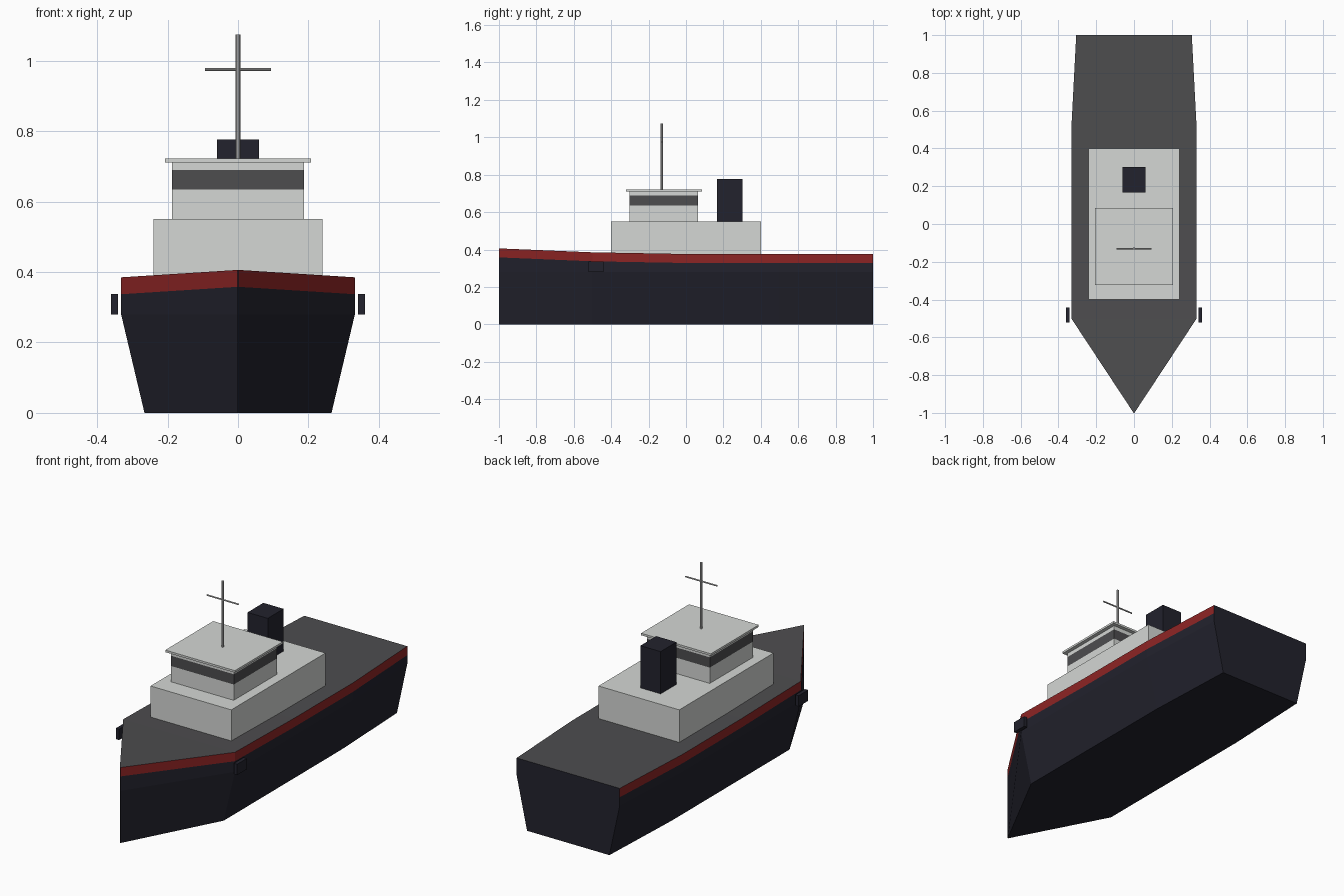
import bpy, bmesh
from mathutils import Matrix, Vector

cube = bpy.data.objects.get("Cube")
if cube:
    bpy.data.objects.remove(cube, do_unlink=True)


def material(name, r, g, b):
    m = bpy.data.materials.new(name)
    m.use_nodes = True
    m.diffuse_color = (r, g, b, 1)
    m.node_tree.nodes["Principled BSDF"].inputs["Base Color"].default_value = (r, g, b, 1)
    return m


navy = material("navy", 0.016, 0.016, 0.026)
red = material("red", 0.27, 0.018, 0.018)
grey = material("dark grey", 0.075, 0.074, 0.078)
white = material("off white", 0.66, 0.68, 0.66)
steel = material("mast grey", 0.56, 0.56, 0.56)


def finish(name, bm, *mats):
    bmesh.ops.recalc_face_normals(bm, faces=bm.faces[:])
    mesh = bpy.data.meshes.new(name)
    bm.to_mesh(mesh)
    bm.free()
    for m in mats:
        mesh.materials.append(m)
    ob = bpy.data.objects.new(name, mesh)
    bpy.context.collection.objects.link(ob)
    return ob


def box_mesh(lo, hi):
    lo, hi = Vector(lo), Vector(hi)
    bm = bmesh.new()
    bmesh.ops.create_cube(bm, size=1, matrix=Matrix.Translation((lo + hi) / 2)
                          @ Matrix.Diagonal((*(hi - lo), 1)))
    return bm


def box(name, lo, hi, mat):
    return finish(name, box_mesh(lo, hi), mat)


def rod(name, centre, radius, length, axis):
    bm = bmesh.new()
    turn = Matrix.Rotation(1.5708, 4, "Y") if axis == "X" else Matrix()
    bmesh.ops.create_cone(bm, cap_ends=True, segments=8, radius1=radius, radius2=radius,
                          depth=length, matrix=Matrix.Translation(centre) @ turn)
    return finish(name, bm, steel)


# Hull: stations of (y, half width, deck height), lofted from bow to stern
stations = [(-1, 0.002, 0.406), (-0.5, 0.332, 0.385), (0, 0.332, 0.376),
            (0.5, 0.332, 0.375), (1, 0.306, 0.375)]
bm = bmesh.new()
rings = []
for y, w, deck in stations:
    side = [(0.8 * w, 0), (w, 0.28), (w, deck - 0.048), (w, deck)]
    outline = side + [(-x, z) for x, z in reversed(side)]
    rings.append([bm.verts.new((x, y, z)) for x, z in outline])
strip_colour = [0, 0, 1, 2, 1, 0, 0, 0]   # navy sides, red sheer strips, grey deck
for a, b in zip(rings, rings[1:]):
    for i, colour in enumerate(strip_colour):
        j = (i + 1) % len(a)
        bm.faces.new((a[i], a[j], b[j], b[i])).material_index = colour
bm.faces.new(rings[0])
bm.faces.new(rings[-1])
finish("hull", bm, navy, red, grey)

# Deckhouse
box("deckhouse", (-0.24, -0.4, 0.365), (0.24, 0.4, 0.55), white)

# Wheelhouse with a window band cut around its walls
bm = box_mesh((-0.187, -0.303, 0.549), (0.187, 0.065, 0.713))
for z in (0.635, 0.69):
    bmesh.ops.bisect_plane(bm, geom=bm.verts[:] + bm.edges[:] + bm.faces[:],
                           plane_co=(0, 0, z), plane_no=(0, 0, 1))
for f in bm.faces:
    f.material_index = int(0.635 < f.calc_center_median().z < 0.69)
finish("wheelhouse", bm, white, grey)
box("wheelhouse_roof", (-0.207, -0.322, 0.711), (0.207, 0.085, 0.722), white)

# Funnel
box("funnel", (-0.06, 0.167, 0.549), (0.06, 0.301, 0.777), navy)

# Mast and yard
rod("mast", (0, -0.13, 0.897), 0.007, 0.356, "Z")
rod("mast_yard", (0, -0.13, 0.975), 0.004, 0.187, "X")

# Anchors on both bows
for label, s in (("left", 1), ("right", -1)):
    xs = sorted((s * 0.341, s * 0.361))
    box("anchor_" + label, (xs[0], -0.522, 0.279), (xs[1], -0.441, 0.337), navy)
